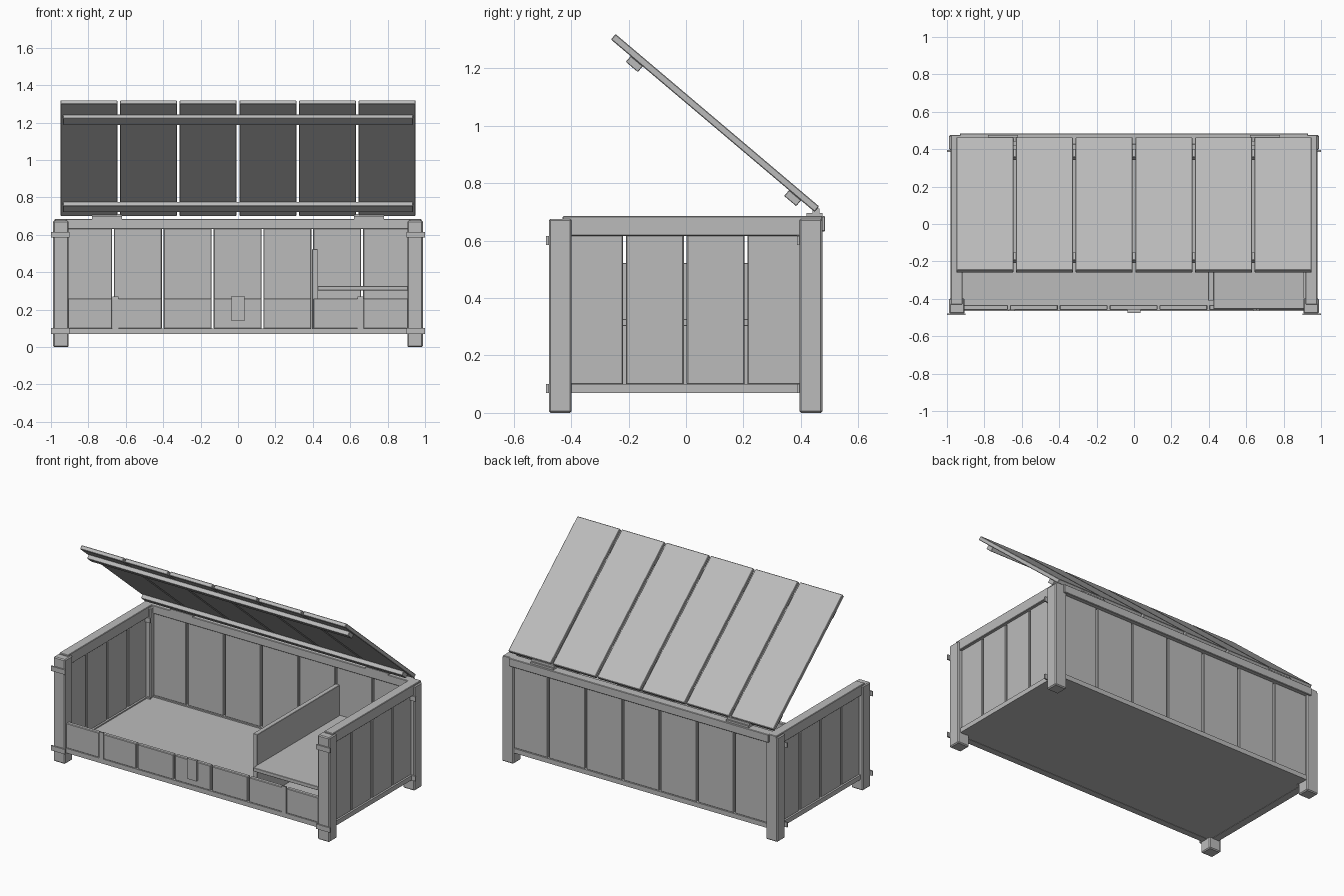
import bpy, math
from mathutils import Matrix, Vector

if "Cube" in bpy.data.objects:
    bpy.data.objects.remove(bpy.data.objects["Cube"])

wood = bpy.data.materials.new("plain_grey")
wood.diffuse_color = (0.5, 0.5, 0.5, 1)
wood.use_nodes = True
wood.node_tree.nodes["Principled BSDF"].inputs["Base Color"].default_value = wood.diffuse_color


def box(name, x, y, z, bevel=0.0, matrix=None):
    """Box from (min, max) ranges, with optional chamfer and placement."""
    (x0, x1), (y0, y1), (z0, z1) = x, y, z
    bpy.ops.mesh.primitive_cube_add(size=1)
    ob = bpy.context.object
    ob.name = name
    ob.data.transform(Matrix.Translation(((x0 + x1) / 2, (y0 + y1) / 2, (z0 + z1) / 2))
                      @ Matrix.Diagonal((x1 - x0, y1 - y0, z1 - z0, 1)))
    if matrix:
        ob.data.transform(matrix)
    ob.data.materials.append(wood)
    if bevel:
        m = ob.modifiers.new("chamfer", 'BEVEL')
        m.width, m.segments = bevel, 1
    return ob


def spans(start, end, count, gap):
    """Equal plank ranges separated by narrow gaps."""
    step = (end - start) / count
    return [(start + i * step + gap / 2, start + (i + 1) * step - gap / 2) for i in range(count)]


def mx(s, a, b):
    return (a, b) if s > 0 else (-b, -a)


# Corner posts with thin plates, and the two end walls
for s, side in ((1, "right"), (-1, "left")):
    for y0, y1, end in ((-0.478, -0.398, "front"), (0.395, 0.475, "back")):
        box(f"{end}_{side}_post", mx(s, 0.905, 0.988), (y0, y1), (0, 0.676), 0.006)
        for z in (0.07, 0.585):
            box(f"{end}_{side}_plate", mx(s, 0.90, 1.0), (y0 - 0.009, y0), (z, z + 0.031))
    box(f"{side}_top_rail", mx(s, 0.917, 0.98), (-0.43, 0.475), (0.617, 0.685), 0.003)
    box(f"{side}_bottom_rail", mx(s, 0.925, 0.972), (-0.40, 0.397), (0.07, 0.10))
    for r in spans(-0.425, 0.42, 4, 0.01):
        box(f"{side}_plank", mx(s, 0.935, 0.962), r, (0.098, 0.62), 0.004)

# Back wall and low front wall
box("back_top_rail", (-0.93, 0.93), (0.425, 0.485), (0.632, 0.685), 0.003)
box("back_bottom_rail", (-0.91, 0.91), (0.425, 0.468), (0.07, 0.10))
box("front_bottom_rail", (-0.91, 0.91), (-0.466, -0.425), (0.07, 0.10))
for r in spans(-0.935, 0.93, 7, 0.01):
    box("back_plank", r, (0.433, 0.46), (0.098, 0.634), 0.004)
    box("front_plank", r, (-0.46, -0.433), (0.098, 0.26), 0.004)

# Front clips and centre latch
for x in (-0.655, 0.655):
    box("front_clip", (x - 0.016, x + 0.016), (-0.466, -0.458), (0.10, 0.27))
box("front_latch", (-0.034, 0.034), (-0.475, -0.458), (0.14, 0.273))

# Floor, divider and shelf
box("floor", (-0.94, 0.94), (-0.44, 0.44), (0.072, 0.092))
box("divider", (0.395, 0.426), (-0.41, 0.434), (0.09, 0.523), 0.002)
box("shelf", (0.426, 0.91), (-0.455, 0.434), (0.303, 0.327), 0.002)

# Hinges
for s in (-1, 1):
    box("hinge", (s * 0.70 - 0.08, s * 0.70 + 0.08), (0.42, 0.475), (0.683, 0.697))
    box("hinge_knuckle", (s * 0.70 - 0.08, s * 0.70 + 0.08), (0.44, 0.465), (0.69, 0.712))

# Open lid: local +y runs along the lid from its hinge edge, local -z faces the inside
along = Vector((0, -0.763, 0.646))
up = Vector((0, 0.646, 0.763))
lid = Matrix(((1, 0, 0, 0), (0, along.y, up.y, 0.448),
              (0, along.z, up.z, 0.70), (0, 0, 0, 1)))
for r in spans(-0.957, 0.957, 6, 0.014):
    box("lid_plank", r, (0, 0.93), (0, 0.025), 0.003, lid)
for a in (0.062, 0.785):
    box("lid_batten", (-0.935, 0.935), (a, a + 0.055), (-0.026, 0.001), 0.002, lid)
